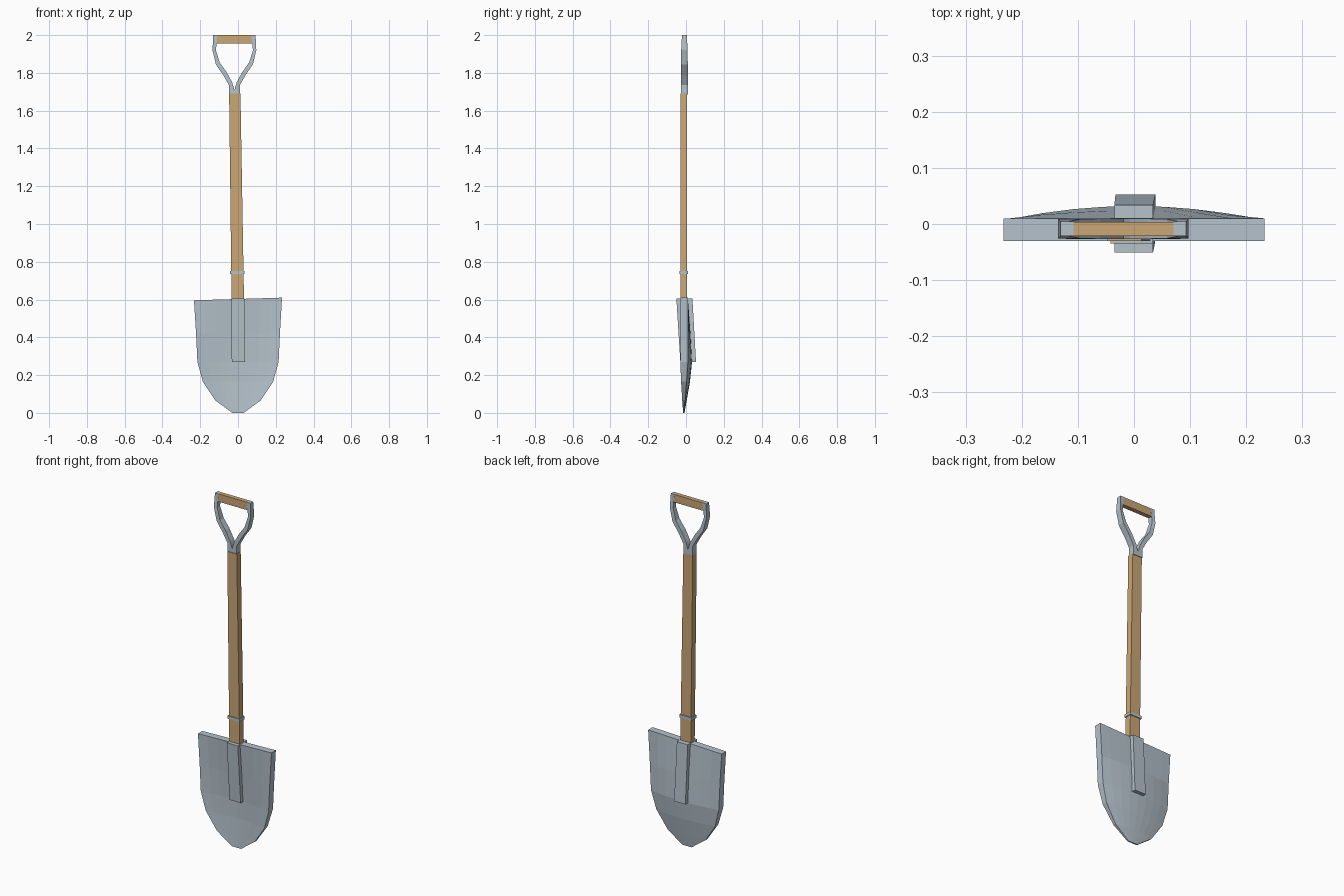
import bpy
import bmesh

cube = bpy.data.objects.get("Cube")
if cube:
    bpy.data.objects.remove(cube, do_unlink=True)


def material(name, color):
    m = bpy.data.materials.new(name)
    m.use_nodes = True
    m.diffuse_color = color
    m.node_tree.nodes["Principled BSDF"].inputs["Base Color"].default_value = color
    return m


metal = material("grey metal", (0.46, 0.54, 0.60, 1))
wood = material("tan wood", (0.60, 0.39, 0.18, 1))


def loft(name, rings, mat):
    """Skin a stack of equally sized point rings and cap both ends."""
    bm = bmesh.new()
    loops = [[bm.verts.new(p) for p in ring] for ring in rings]
    n = len(loops[0])
    for a, b in zip(loops, loops[1:]):
        for i in range(n):
            j = (i + 1) % n
            bm.faces.new((a[i], a[j], b[j], b[i]))
    bm.faces.new(loops[0])
    bm.faces.new(loops[-1])
    bmesh.ops.recalc_face_normals(bm, faces=bm.faces)
    mesh = bpy.data.meshes.new(name)
    bm.to_mesh(mesh)
    bm.free()
    mesh.materials.append(mat)
    ob = bpy.data.objects.new(name, mesh)
    bpy.context.collection.objects.link(ob)
    return ob


def rect(x0, x1, y0, y1, z):
    return [(x0, y0, z), (x1, y0, z), (x1, y1, z), (x0, y1, z)]


# Blade: rows of (z, half width, front y, back y, dish depth)
rows = [(0.603, 0.233, -0.03, 0.01, 0.0),
        (0.42, 0.222, -0.03, 0.01, 0.014),
        (0.27, 0.215, -0.03, 0.01, 0.022),
        (0.165, 0.186, -0.026, 0.003, 0.018),
        (0.066, 0.12, -0.02, -0.004, 0.008),
        (0.0, 0.03, -0.015, -0.008, 0.0)]
COLS = 8
steps = [2 * i / COLS - 1 for i in range(COLS + 1)]
rings = []
for z, w, front, back, dish in rows:
    tilt = 0.007 if z > 0.5 else 0.0
    side = [[(u * w, y + dish * (1 - u * u), z + tilt * u) for u in steps]
            for y in (front, back)]
    rings.append(side[0] + side[1][::-1])
loft("blade", rings, metal)

# Socket running down the middle of the blade
loft("socket", [rect(-0.033, 0.038, -0.03, 0.053, 0.27),
                rect(-0.035, 0.034, -0.051, 0.034, 0.605)], metal)

# Shaft and its collar
loft("shaft", [rect(-0.034, 0.032, -0.03, 0.006, 0.59),
               rect(-0.047, 0.013, -0.03, 0.006, 1.69)], wood)
loft("collar", [rect(-0.042, 0.034, -0.035, 0.011, z) for z in (0.735, 0.752)], metal)

# Forked yoke: (outer offset, outer z, inner offset, inner z, half depth)
MID, YC = -0.019, -0.0085
prong = [(0.029, 1.685, 0.0, 1.685, 0.018),
         (0.029, 1.735, 0.0, 1.71, 0.018),
         (0.057, 1.785, 0.012, 1.75, 0.018),
         (0.098, 1.845, 0.042, 1.805, 0.018),
         (0.116, 1.92, 0.078, 1.855, 0.017),
         (0.112, 2.0, 0.098, 1.92, 0.013),
         (0.112, 2.0, 0.089, 2.0, 0.013)]
for name, s in (("left_prong", 1), ("right_prong", -1)):
    loft(name, [[(MID + s * xo, YC - d, zo), (MID + s * xi, YC - d, zi),
                 (MID + s * xi, YC + d, zi), (MID + s * xo, YC + d, zo)]
                for xo, zo, xi, zi, d in prong], metal)

# Cross grip
loft("grip", [rect(-0.113, 0.075, -0.021, 0.004, z) for z in (1.955, 2.0)], wood)
